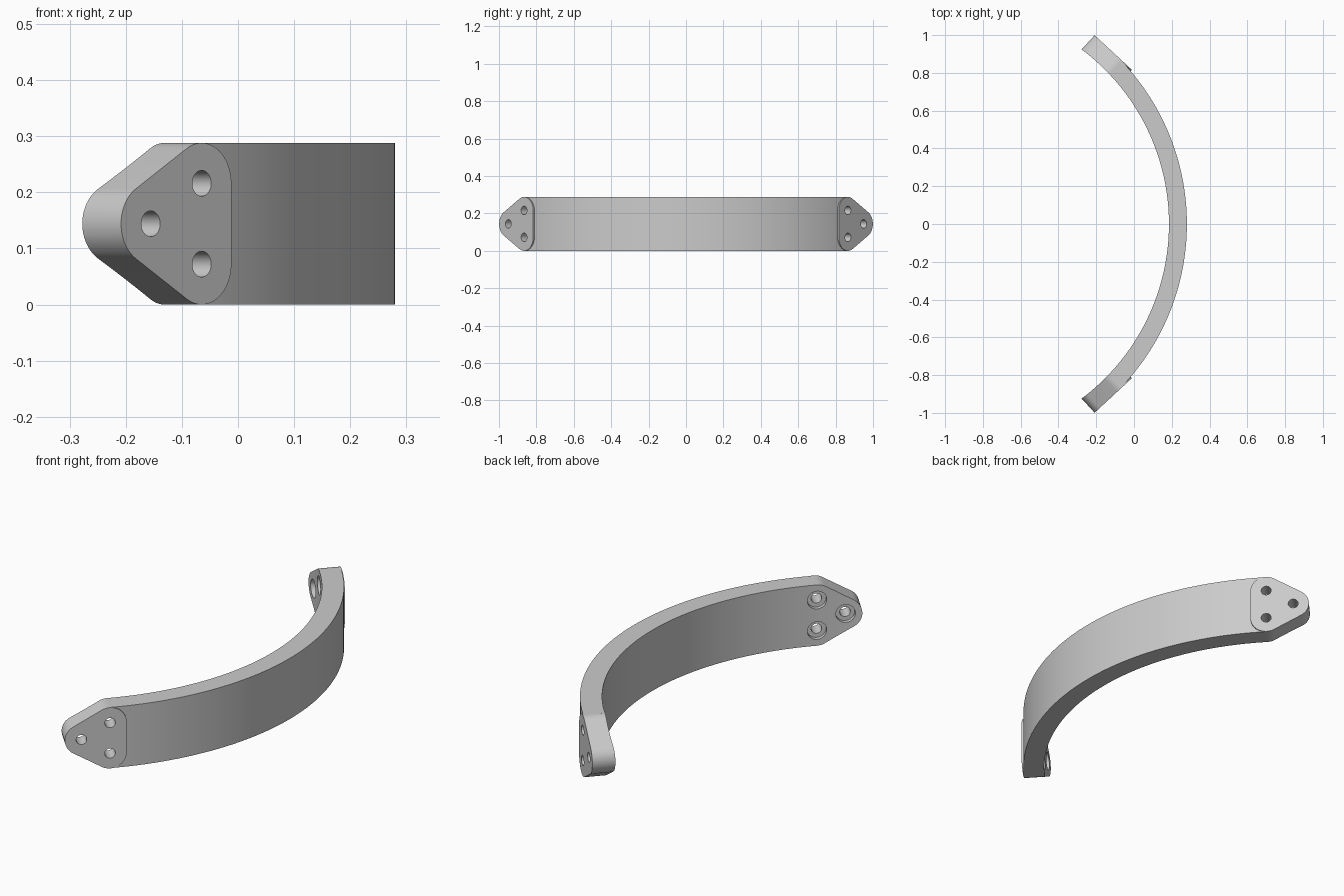
import bpy, bmesh, math
from mathutils import Vector

cube = bpy.data.objects.get("Cube")
if cube:
    bpy.data.objects.remove(cube)

HEIGHT = 0.288
CENTRE_X = -0.97          # axis of the arc
R_OUT, R_IN, R_ROUGH = 1.25, 1.155, 1.08
PAD_ANGLE = math.radians(47.2)
ROW, TIP = -0.076, 0.048  # hole offsets along the pad
CORNER = HEIGHT / 4       # pad corner radius
HOLES = [(ROW, CORNER), (ROW, HEIGHT - CORNER), (TIP, HEIGHT / 2)]


def pad_point(side, along, depth, z):
    """Point in pad coordinates; side is +1 for back, -1 for front."""
    c, s = math.cos(PAD_ANGLE), math.sin(PAD_ANGLE)
    return Vector((CENTRE_X + c * depth - s * along, side * (s * depth + c * along), z))


def prism(name, bottom, top):
    """Closed solid between two matching outlines."""
    bm = bmesh.new()
    a = [bm.verts.new(p) for p in bottom]
    b = [bm.verts.new(p) for p in top]
    bm.faces.new(a)
    bm.faces.new(b)
    for i in range(len(a)):
        j = (i + 1) % len(a)
        bm.faces.new((a[i], a[j], b[j], b[i]))
    bmesh.ops.recalc_face_normals(bm, faces=bm.faces)
    mesh = bpy.data.meshes.new(name)
    bm.to_mesh(mesh)
    bm.free()
    obj = bpy.data.objects.new(name, mesh)
    bpy.context.collection.objects.link(obj)
    return obj


def pad_prism(name, side, outline, low, high):
    return prism(name, [pad_point(side, u, low, z) for u, z in outline],
                 [pad_point(side, u, high, z) for u, z in outline])


def circle(u, z, r, start=0.0, sweep=2 * math.pi, n=40, closed=True):
    count = n if closed else n + 1
    return [(u + r * math.cos(start + sweep * i / n), z + r * math.sin(start + sweep * i / n))
            for i in range(count)]


def boolean(target, tool, operation):
    tool.hide_render = True
    mod = target.modifiers.new(operation, 'BOOLEAN')
    mod.operation, mod.solver, mod.object = operation, 'EXACT', tool
    bpy.context.view_layer.objects.active = target
    bpy.ops.object.modifier_apply(modifier=mod.name)
    bpy.data.objects.remove(tool)


# Curved band, ending at the rows of paired holes
end = PAD_ANGLE + math.asin(ROW / R_OUT)
N = 96
arc = [Vector((CENTRE_X + R_OUT * math.cos(t), R_OUT * math.sin(t), 0))
       for t in (end * (2 * i / N - 1) for i in range(N + 1))]
outline = arc + [pad_point(1, ROW, R_ROUGH, 0), pad_point(-1, ROW, R_ROUGH, 0)]
# keep the rough inner side inside the later bore
outline.insert(N + 2, Vector((CENTRE_X + R_ROUGH, 0, 0)))
up = Vector((0, 0, HEIGHT))
band = prism("curved_bracket", outline, [p + up for p in outline])

# Rounded triangular end pads with flat outer faces
slope = math.atan2(HEIGHT / 2 - CORNER, TIP - ROW)
lean = math.pi / 2 - slope
pad = circle(ROW, CORNER, CORNER, math.pi, math.pi / 2 + slope, 20, False)
# The tip arc runs between the two slanted sides
pad = circle(ROW, CORNER, CORNER, math.pi, math.pi - lean, 20, False)
pad += circle(TIP, HEIGHT / 2, CORNER, -lean, 2 * lean, 20, False)
pad += circle(ROW, HEIGHT - CORNER, CORNER, lean, math.pi - lean, 20, False)
for side in (1, -1):
    boolean(band, pad_prism("end_pad", side, pad, R_ROUGH, R_OUT + 0.0005), 'UNION')

# Inner bore
bore = circle(CENTRE_X, 0, R_IN, n=360)
boolean(band, prism("bore", [(x, y, -0.1) for x, y in bore],
                    [(x, y, HEIGHT + 0.1) for x, y in bore]), 'DIFFERENCE')

# Screw holes with counterbores on the inner side
for side in (1, -1):
    for u, z in HOLES:
        boolean(band, pad_prism("hole", side, circle(u, z, 0.023), 1.0, 1.4), 'DIFFERENCE')
        boolean(band, pad_prism("counterbore", side, circle(u, z, 0.042), 1.0, 1.173), 'DIFFERENCE')

# Plain grey finish
grey = bpy.data.materials.new("plain_grey")
grey.use_nodes = True
colour = (0.6, 0.6, 0.6, 1)
grey.diffuse_color = colour
grey.node_tree.nodes["Principled BSDF"].inputs["Base Color"].default_value = colour
band.data.materials.clear()
band.data.materials.append(grey)

bpy.ops.object.select_all(action='DESELECT')
band.select_set(True)
bpy.context.view_layer.objects.active = band
bpy.ops.object.shade_smooth_by_angle(angle=math.radians(30))
